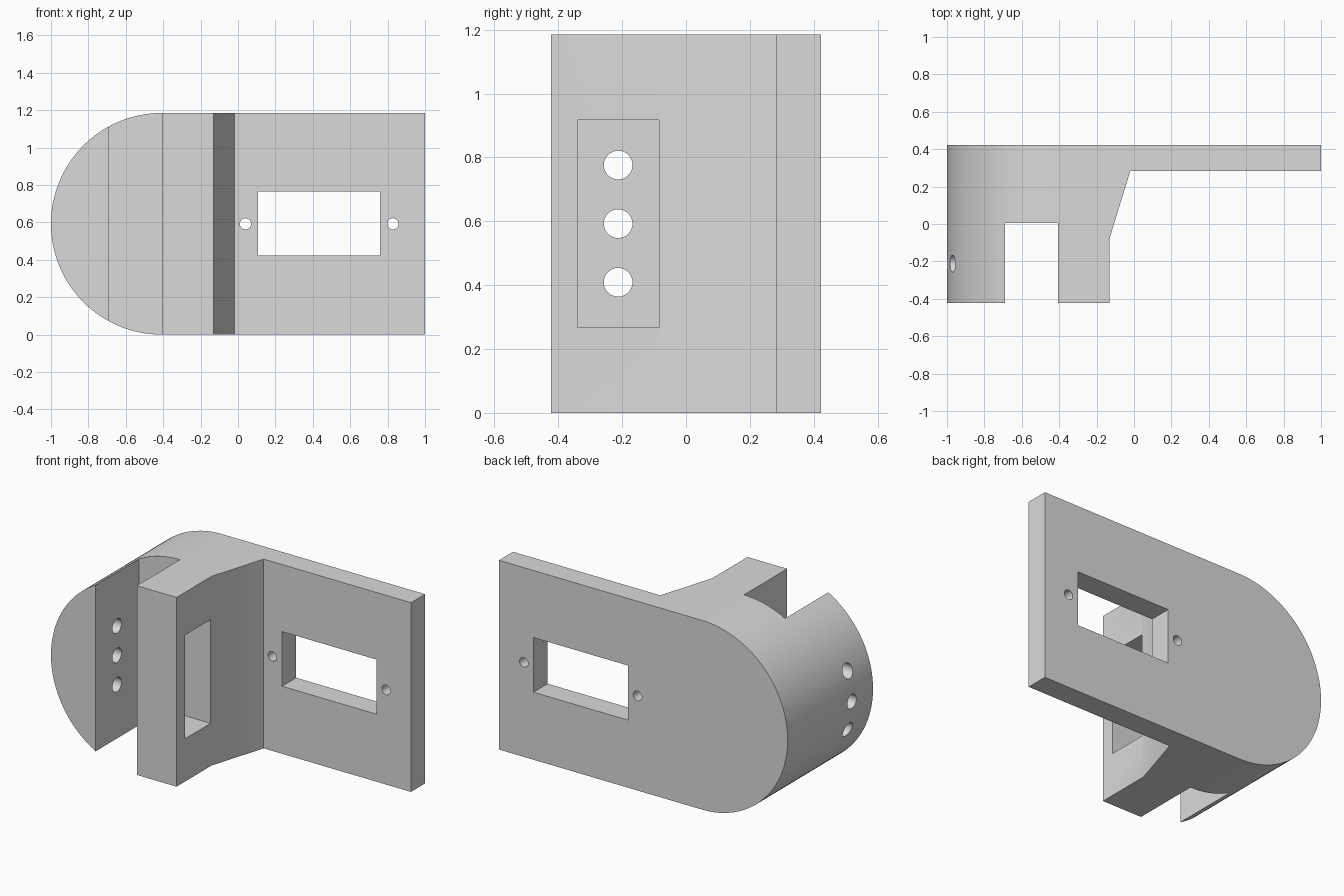
import bpy
import bmesh
from math import pi, sin, cos
from mathutils import Vector

cube = bpy.data.objects.get("Cube")
if cube:
    bpy.data.objects.remove(cube, do_unlink=True)

HEIGHT = 1.185
RADIUS = HEIGHT / 2
BACK, FRONT = 0.4225, -0.4225

grey = bpy.data.materials.new("light grey")
grey.use_nodes = True
grey.diffuse_color = (0.7, 0.7, 0.7, 1)
grey.node_tree.nodes["Principled BSDF"].inputs["Base Color"].default_value = (0.7, 0.7, 0.7, 1)


def prism(name, points, offset):
    """Extrude a flat outline of 3D points along an offset."""
    bm = bmesh.new()
    face = bm.faces.new([bm.verts.new(p) for p in points])
    top = bmesh.ops.extrude_face_region(bm, geom=[face])["geom"]
    verts = [v for v in top if isinstance(v, bmesh.types.BMVert)]
    bmesh.ops.translate(bm, verts=verts, vec=Vector(offset))
    bmesh.ops.recalc_face_normals(bm, faces=bm.faces[:])
    mesh = bpy.data.meshes.new(name)
    bm.to_mesh(mesh)
    bm.free()
    mesh.materials.append(grey)
    obj = bpy.data.objects.new(name, mesh)
    bpy.context.collection.objects.link(obj)
    return obj


def box(name, x0, x1, y0, y1, z0, z1):
    outline = [(x0, y0, z0), (x1, y0, z0), (x1, y1, z0), (x0, y1, z0)]
    return prism(name, outline, (0, 0, z1 - z0))


def circle(radius, place, count=32):
    angles = [2 * pi * i / count for i in range(count)]
    return [place(radius * cos(a), radius * sin(a)) for a in angles]


def combine(target, tool, operation):
    tool.hide_render = True
    mod = target.modifiers.new("cut", 'BOOLEAN')
    mod.operation = operation
    mod.solver = 'EXACT'
    mod.object = tool
    bpy.context.view_layer.objects.active = target
    bpy.ops.object.modifier_apply(modifier=mod.name)
    bpy.data.objects.remove(tool, do_unlink=True)


# Bracket body: plan outline with slot, lug and back plate
plan = [(-1.1, FRONT), (-0.69, FRONT), (-0.69, 0.005), (-0.405, 0.005),
        (-0.405, FRONT), (-0.13, FRONT), (-0.13, -0.075), (-0.02, 0.283),
        (1, 0.283), (1, BACK), (-1.1, BACK)]
body = prism("mounting_bracket", [(x, y, 0) for x, y in plan], (0, 0, HEIGHT))

# Half-round left end
arc = [pi / 2 + pi * i / 64 for i in range(65)]
end = [(RADIUS - 1 + RADIUS * cos(a), -0.6, RADIUS + RADIUS * sin(a)) for a in arc]
end += [(1.2, -0.6, 0), (1.2, -0.6, HEIGHT)]
combine(body, prism("rounded_outline", end, (0, 1.2, 0)), 'INTERSECT')

# Rectangular opening and screw holes in the back plate
combine(body, box("plate_window", 0.107, 0.76, 0.2, 0.5, 0.423, 0.765), 'DIFFERENCE')
for x in (0.04, 0.828):
    ring = circle(0.03, lambda u, v: (x + u, 0.2, RADIUS + v))
    combine(body, prism("screw_hole", ring, (0, 0.3, 0)), 'DIFFERENCE')

# Window through the lug
combine(body, box("lug_window", -0.5, 0, -0.34, -0.085, 0.268, 0.917), 'DIFFERENCE')

# Three holes through the rounded cheek
for step in (-1, 0, 1):
    z = RADIUS + step * 0.1835
    ring = circle(0.045, lambda u, v: (-1.1, -0.2125 + u, z + v))
    combine(body, prism("cheek_hole", ring, (0.55, 0, 0)), 'DIFFERENCE')

# Smooth the curved faces, keep the edges sharp
bpy.ops.object.select_all(action='DESELECT')
body.select_set(True)
bpy.context.view_layer.objects.active = body
bpy.ops.object.shade_smooth_by_angle(angle=pi / 6)
